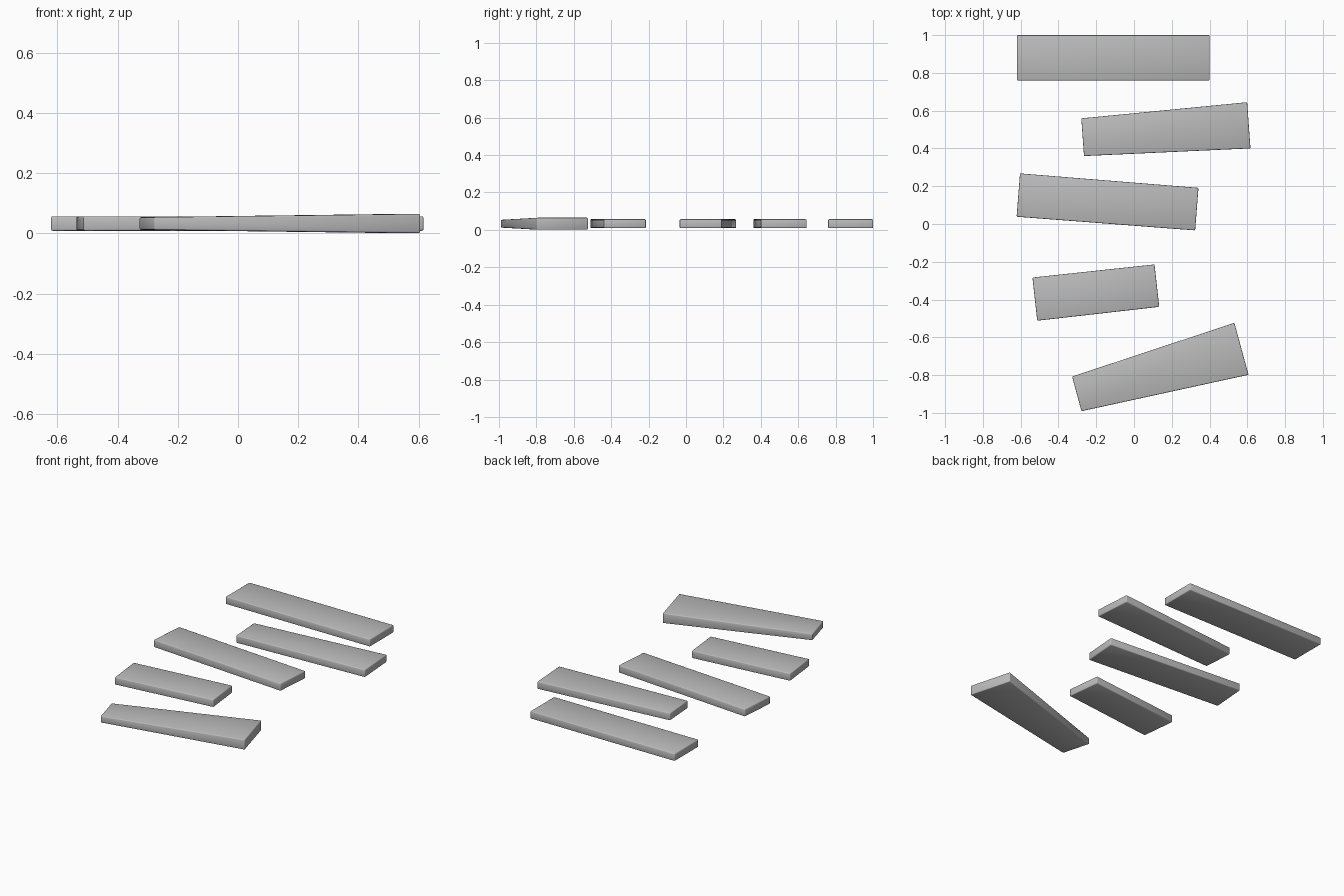
import bpy
import bmesh
import math

default_cube = bpy.data.objects.get("Cube")
if default_cube:
    bpy.data.objects.remove(default_cube, do_unlink=True)

grey = bpy.data.materials.new("plain_grey")
grey.use_nodes = True
colour = (0.5, 0.5, 0.5, 1)
grey.diffuse_color = colour
grey.node_tree.nodes["Principled BSDF"].inputs["Base Color"].default_value = colour

MID_HEIGHT = 0.033


def plank(name, centre, length, widths, thicknesses, angle):
    """Softly bevelled board whose left and right ends may differ in size."""
    bm = bmesh.new()
    bmesh.ops.create_cube(bm, size=1)
    for vert in bm.verts:
        end = 1 if vert.co.x > 0 else 0
        vert.co.x *= length
        vert.co.y *= widths[end]
        vert.co.z *= thicknesses[end]
    bmesh.ops.bevel(bm, geom=bm.edges[:], offset=0.005, segments=2,
                    profile=0.5, affect="EDGES")
    for face in bm.faces:
        face.smooth = True
    mesh = bpy.data.meshes.new(name)
    bm.to_mesh(mesh)
    bm.free()
    mesh.materials.append(grey)
    board = bpy.data.objects.new(name, mesh)
    board.location = (*centre, MID_HEIGHT)
    board.rotation_euler.z = math.radians(angle)
    bpy.context.collection.objects.link(board)


# Boards from the back row to the front row
even = (0.048, 0.048)
plank("back_plank", (-0.11, 0.88), 1.02, (0.24, 0.24), even, 0)
plank("second_plank", (0.168, 0.491), 0.882, (0.2, 0.245), even, 4.1)
plank("middle_plank", (-0.14, 0.116), 0.948, (0.23, 0.226), even, -4.5)
plank("short_plank", (-0.202, -0.362), 0.65, (0.23, 0.226), even, 6.3)
plank("front_plank", (0.133, -0.78), 0.904, (0.19, 0.285), (0.042, 0.064), 15.3)
